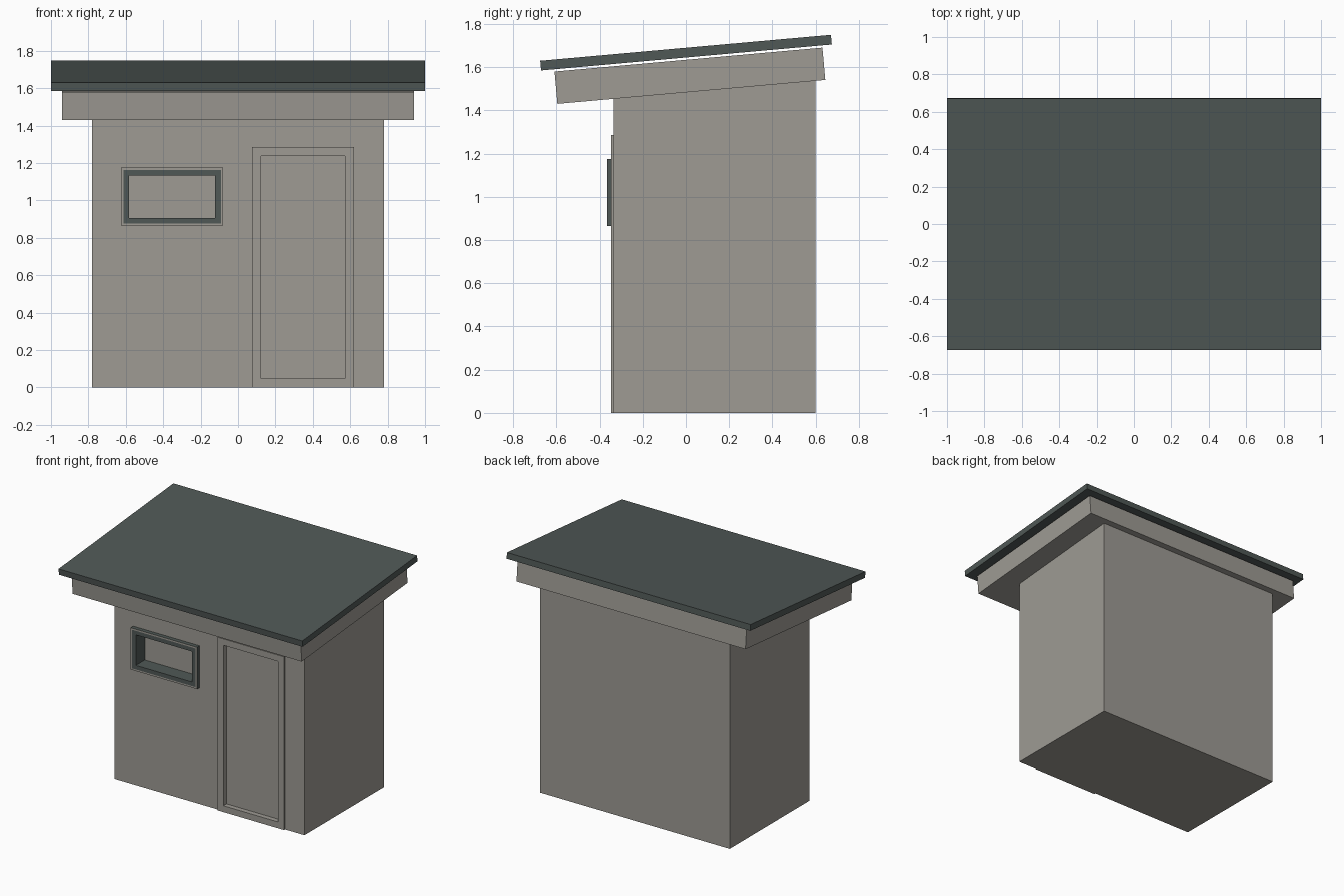
import bpy, math
from mathutils import Matrix, Vector

if "Cube" in bpy.data.objects:
    bpy.data.objects.remove(bpy.data.objects["Cube"])


def material(name, rgb):
    m = bpy.data.materials.new(name)
    m.diffuse_color = (*rgb, 1)
    m.use_nodes = True
    m.node_tree.nodes["Principled BSDF"].inputs["Base Color"].default_value = m.diffuse_color
    return m


GREY = material("warm grey wall", (0.342, 0.328, 0.296))
DARK = material("dark slate", (0.080, 0.098, 0.093))


def make(name, verts, faces, mats, indices=None):
    me = bpy.data.meshes.new(name)
    me.from_pydata(verts, [], faces)
    for m in mats:
        me.materials.append(m)
    if indices:
        for p, i in zip(me.polygons, indices):
            p.material_index = i
    ob = bpy.data.objects.new(name, me)
    bpy.context.collection.objects.link(ob)
    return ob


def slab(name, size, centre, tilt, mat):
    sx, sy, sz = (s / 2 for s in size)
    rot = Matrix.Rotation(tilt, 3, 'X')
    v = [rot @ Vector((x, y, z)) + Vector(centre)
         for z in (-sz, sz) for x, y in ((-sx, -sy), (sx, -sy), (sx, sy), (-sx, sy))]
    f = [(3, 2, 1, 0), (4, 5, 6, 7)]
    f += [(i, (i + 1) % 4, (i + 1) % 4 + 4, i + 4) for i in range(4)]
    return make(name, v, f, [mat])


def nested_frame(name, rect, steps, cap):
    """Join rectangles (inset, y, colour index) in turn and close the last."""
    x0, x1, z0, z1, bottom = rect
    v, f, idx = [], [], []
    for k, (d, y, col) in enumerate(steps):
        b = z0 + d
        v += [(x0 + d, y, b), (x1 - d, y, b), (x1 - d, y, z1 - d), (x0 + d, y, z1 - d)]
        if k:
            for i in range(4):
                j = (i + 1) % 4
                f.append((4*k - 4 + i, 4*k - 4 + j, 4*k + j, 4*k + i))
                idx.append(col)
    n = len(v)
    f.append((n - 4, n - 3, n - 2, n - 1))
    idx.append(cap)
    return make(name, v, f, [GREY, DARK], idx)


TILT = math.radians(5.1)
FRONT, BACK, HALF = -0.335, 0.60, 0.78
WIN = (-0.625, -0.08, 0.865, 1.175, 0)
DOOR = (0.075, 0.62, 0.0, 1.285, 0)

# walls: front face is a grid with the window and door cells left open
xs = [-HALF, WIN[0], WIN[1], DOOR[0], DOOR[1], HALF]
zs = [0, WIN[2], WIN[3], DOOR[3], 1.47]
v = [(x, FRONT, z) for z in zs for x in xs]
f = []
for r in range(4):
    for c in range(5):
        if (c == 1 and r == 1) or (c == 3 and r < 3):
            continue
        a = r * 6 + c
        f.append((a, a + 1, a + 7, a + 6))
n = len(v)
v += [(-HALF, BACK, 0), (HALF, BACK, 0), (HALF, BACK, 1.555), (-HALF, BACK, 1.555)]
f += [(n + 1, n, n + 3, n + 2),                       # back
      (5, n + 1, n + 2, 29, 23, 17, 11),              # right
      (n, 0, 6, 12, 18, 24, n + 3),                   # left
      (0, n, n + 1, 5, 4, 3, 2, 1),                   # underside
      (24, 25, 26, 27, 28, 29, n + 2, n + 3)]         # top
make("walls", v, f, [GREY])

# tilted eaves box and roof sheet
slab("eaves", (1.88, 1.245, 0.15), (0, 0.018, 1.56), TILT, GREY)
slab("roof", (2.0, 1.351, 0.045), (0, 0, 1.667), TILT, DARK)

# raised door frame with recessed panel
nested_frame("door", DOOR, [(0, FRONT, 0), (0, -0.347, 0), (0.047, -0.347, 0),
                            (0.047, -0.31, 0)], 0)

# dark window frame with thin grey rim, deep reveal and grey pane
nested_frame("window", WIN, [(0, FRONT, 1), (0, -0.365, 1), (0.012, -0.365, 0),
                             (0.042, -0.365, 1), (0.042, -0.26, 1)], 0)
